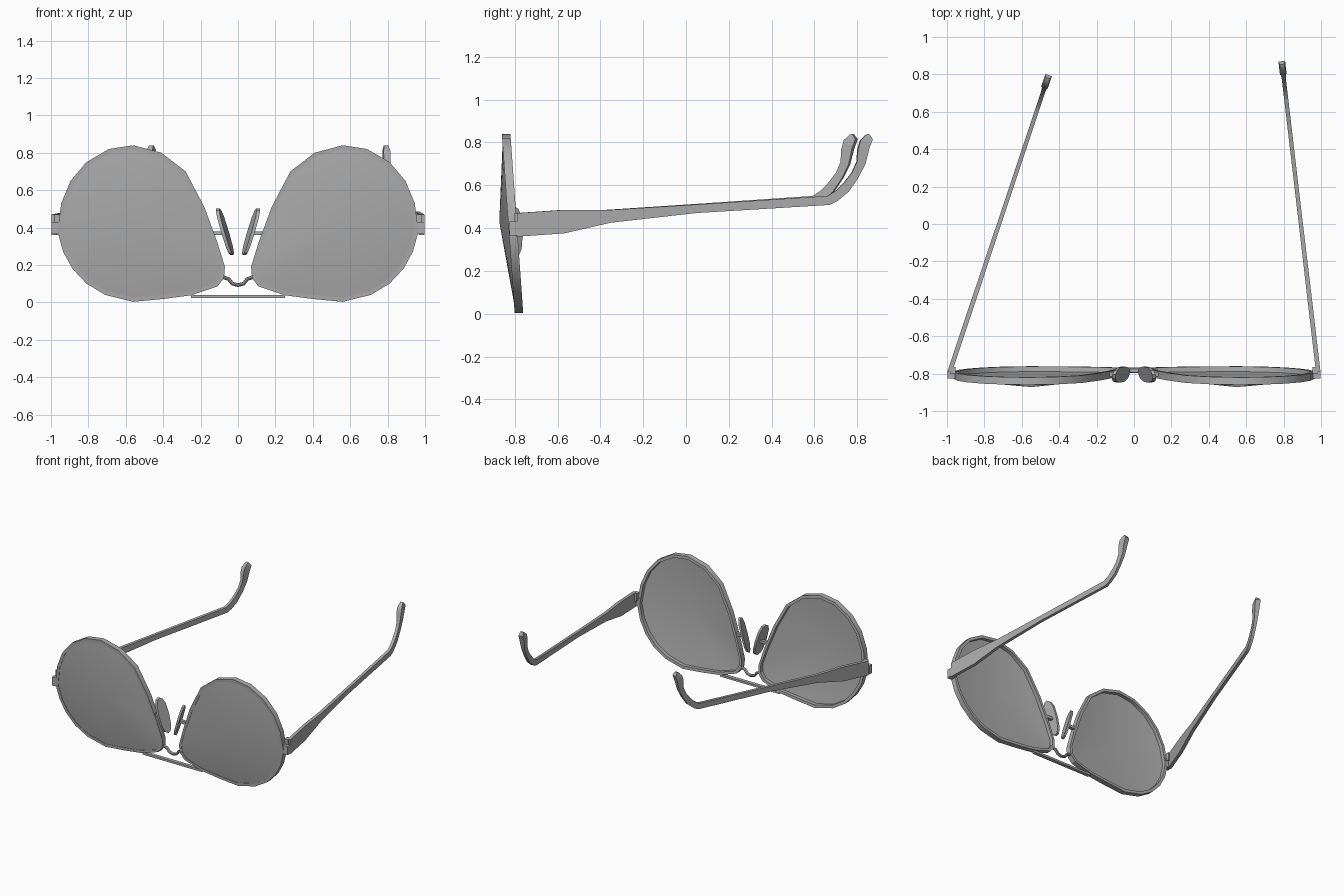
import bpy, bmesh, math
from mathutils import Vector, Matrix

if "Cube" in bpy.data.objects:
    bpy.data.objects.remove(bpy.data.objects["Cube"], do_unlink=True)

grey = bpy.data.materials.new("plain grey")
grey.use_nodes = True
COL = (0.42, 0.42, 0.42, 1)
grey.diffuse_color = COL
grey.node_tree.nodes["Principled BSDF"].inputs["Base Color"].default_value = COL


def make(name, verts, faces, smooth=None):
    """Mesh object from points and faces, with outward normals."""
    me = bpy.data.meshes.new(name)
    me.from_pydata([tuple(v) for v in verts], [], faces)
    bm = bmesh.new()
    bm.from_mesh(me)
    bmesh.ops.recalc_face_normals(bm, faces=bm.faces)
    bm.to_mesh(me)
    bm.free()
    ob = bpy.data.objects.new(name, me)
    bpy.context.collection.objects.link(ob)
    me.materials.append(grey)
    if smooth:
        bpy.ops.object.select_all(action='DESELECT')
        ob.select_set(True)
        bpy.context.view_layer.objects.active = ob
        bpy.ops.object.shade_smooth_by_angle(angle=math.radians(smooth))
    return ob


def loft(name, rings, closed=False, smooth=None):
    """Skin a row of equal rings; cap the ends unless the row is closed."""
    n, m = len(rings[0]), len(rings)
    faces = []
    for i in range(m if closed else m - 1):
        a, b = i * n, (i + 1) % m * n
        faces += [(a + k, a + (k + 1) % n, b + (k + 1) % n, b + k) for k in range(n)]
    if not closed:
        faces += [tuple(range(n)), tuple(range((m - 1) * n, m * n))]
    return make(name, [p for r in rings for p in r], faces, smooth)


def box(name, x, y, z):
    return loft(name, [[(a, y[0], z[0]), (a, y[1], z[0]), (a, y[1], z[1]), (a, y[0], z[1])]
                       for a in x])


def tilt(z):
    """Depth of the leaning frame plane at height z."""
    return -0.78 - 0.0714 * z


# Teardrop outline of one lens (x, z)
OUTLINE = [(.56, .84), (.69, .82), (.81, .75), (.895, .65), (.945, .53), (.965, .38),
           (.935, .27), (.885, .18), (.81, .10), (.71, .04), (.56, .003), (.40, .018),
           (.25, .038), (.11, .085), (.075, .13), (.07, .19), (.11, .32), (.18, .51),
           (.28, .70), (.41, .80)]
CENTRE = Vector((.55, .43))

# Temple stations: lower (s, z), upper (s, z), half width
TEMPLE = [((0, .36), (0, .47), .012), ((.22, .375), (.23, .485), .012),
          ((.44, .425), (.44, .485), .012), ((.84, .47), (.84, .51), .011),
          ((1.47, .508), (1.46, .55), .011), ((1.505, .525), (1.50, .575), .011),
          ((1.56, .57), (1.54, .615), .011), ((1.605, .635), (1.575, .66), .011),
          ((1.638, .70), (1.598, .71), .013), ((1.655, .77), (1.602, .765), .018),
          ((1.672, .815), (1.615, .81), .018), ((1.655, .84), (1.64, .835), .012)]


for side, label, end in ((1, "left", (.79, .87)), (-1, "right", (-.455, .80))):
    def pt(x, y, z):
        return (side * x, y, z)

    # Rim with a rectangular section
    rings = []
    for p in OUTLINE:
        d = (CENTRE - Vector(p)).normalized() * .022
        q = (p[0] + d.x, p[1] + d.y)
        rings.append([pt(p[0], tilt(p[1]) - .02, p[1]), pt(p[0], tilt(p[1]) + .02, p[1]),
                      pt(q[0], tilt(q[1]) + .02, q[1]), pt(q[0], tilt(q[1]) - .02, q[1])])
    loft(label + "_rim", rings, closed=True, smooth=30)

    # Lens: shallow two-sided cone meeting the rim
    edge = []
    for p in OUTLINE:
        d = (CENTRE - Vector(p)).normalized() * .012
        edge.append((p[0] + d.x, p[1] + d.y))
    n = len(edge)
    verts = [pt(x, tilt(z) - .016, z) for x, z in edge] + [pt(CENTRE.x, -.872, CENTRE.y)]
    verts += [pt(x, tilt(z) - .006, z) for x, z in edge] + [pt(CENTRE.x, -.862, CENTRE.y)]
    faces = []
    for i in range(n):
        j = (i + 1) % n
        faces += [(i, j, n), (n + 1 + j, n + 1 + i, 2 * n + 1), (i, j, n + 1 + j, n + 1 + i)]
    make(label + "_lens", verts, faces, smooth=30)

    # Nose pad: thin rounded plate, leaning outward at the top
    rings = []
    for off in (-.009, .009):
        ring = []
        for k in range(12):
            a = 2 * math.pi * k / 12
            u = math.copysign(abs(math.sin(a)) ** .7, math.sin(a))
            ring.append(pt(.07 + .037 * u + off - .012 * math.cos(a),
                           -.805 + .043 * math.cos(a), .378 + .125 * u))
        rings.append(ring)
    loft(label + "_nose_pad", rings, smooth=30)
    box(label + "_pad_arm", (side * .065, side * .135), (-.815, -.79), (.36, .38))

    # Hinge block and pin plate
    box(label + "_hinge", (side * .945, side * .998), (-.825, -.785), (.365, .43))
    box(label + "_hinge_plate", (side * .955, side * .985), (-.80, -.765), (.41, .47))

    # Temple arm swept along its own direction, curling at the tip
    start = Vector((side * .985, -.79))
    run = (Vector(end) - start).normalized()
    across = Vector((-run.y, run.x))
    rings = []
    for lo, hi, w in TEMPLE:
        ring = []
        for (s, z), k in ((lo, -w), (lo, w), (hi, w), (hi, -w)):
            p = start + run * s + across * k
            ring.append((p.x, p.y, z))
        rings.append(ring)
    loft(label + "_temple", rings, smooth=30)

# Curved nose bridge
path = [(-.08, .135), (-.05, .125), (-.03, .10), (0, .092), (.03, .10), (.05, .125), (.08, .135)]
rings = []
for i, (x, z) in enumerate(path):
    a, b = Vector(path[max(i - 1, 0)]), Vector(path[min(i + 1, 6)])
    t = (b - a).normalized()
    rings.append([(x - t.y * .01 * math.cos(k * math.pi / 4),
                   -.785 + .012 * math.sin(k * math.pi / 4),
                   z + t.x * .01 * math.cos(k * math.pi / 4)) for k in range(8)])
loft("nose_bridge", rings, smooth=40)

# Straight brow bar joining the two rims
box("brow_bar", (-.25, .25), (-.795, -.768), (.024, .04))
